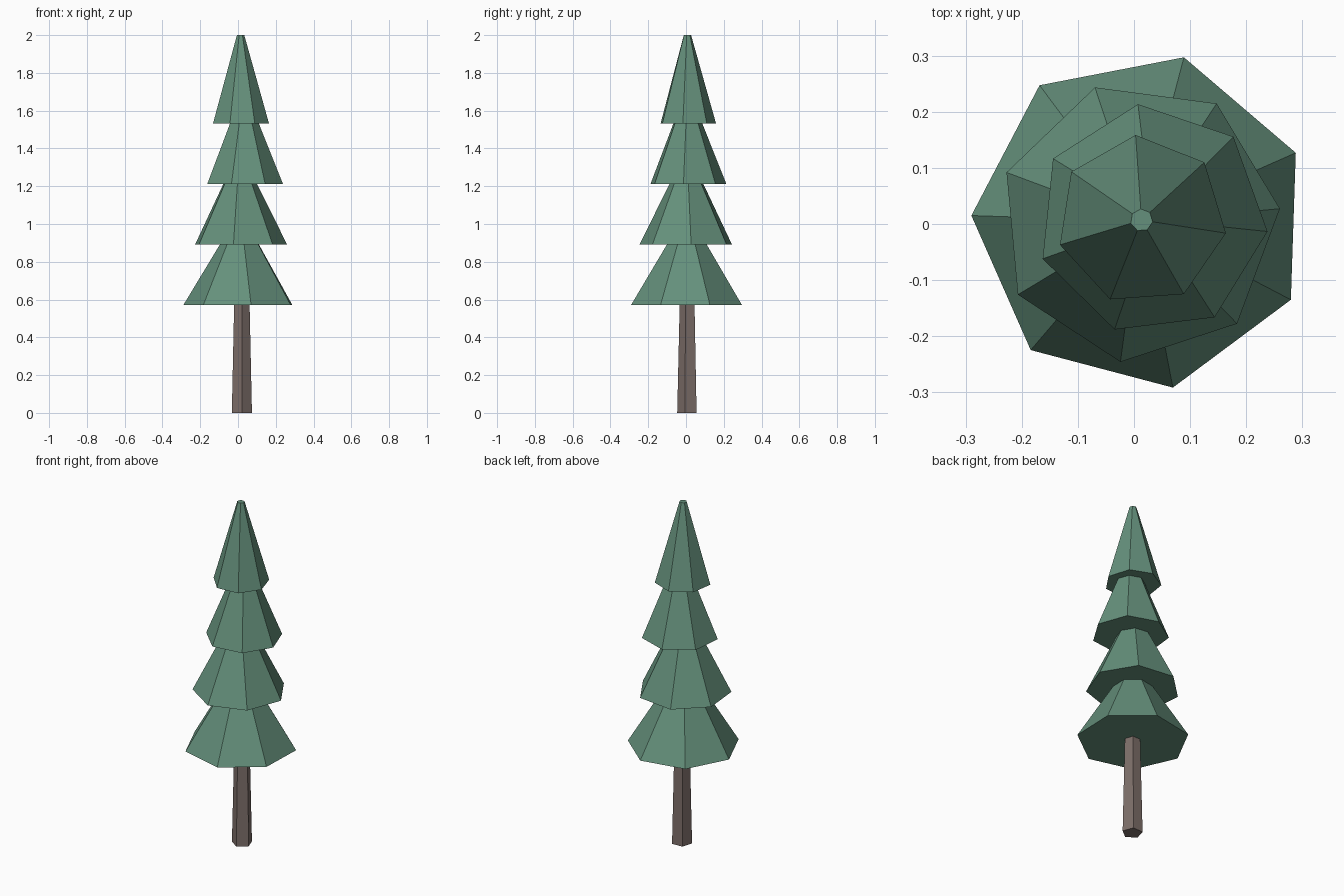
import bpy
from math import radians

if "Cube" in bpy.data.objects:
    bpy.data.objects.remove(bpy.data.objects["Cube"])


def material(name, color):
    m = bpy.data.materials.new(name)
    m.diffuse_color = (*color, 1)
    m.use_nodes = True
    m.node_tree.nodes["Principled BSDF"].inputs["Base Color"].default_value = m.diffuse_color
    return m


def frustum(name, sides, r_base, r_top, z, height, centre, phase, mat):
    """Flat-faced tapered prism; phase is the angle of one corner from +x."""
    bpy.ops.mesh.primitive_cone_add(
        vertices=sides, radius1=r_base, radius2=r_top, depth=height,
        location=(0, 0, 0))
    obj = bpy.context.object
    obj.name = name
    # turn the corner that starts nearest +x to the wanted angle
    v = max(obj.data.vertices, key=lambda p: p.co.xy.length)
    start = v.co.xy.angle_signed((1, 0))
    obj.rotation_euler.z = radians(phase) - start
    obj.location = (*centre, z + height / 2)
    obj.data.materials.append(mat)
    return obj


bark = material("bark", (0.21, 0.16, 0.145))
needles = material("needles", (0.13, 0.28, 0.20))

# Trunk: tapered five-sided post running up into the lowest tier
frustum("trunk", 5, 0.056, 0.0415, 0, 0.64, (0.02, 0.0095), 56, bark)

# Foliage: overlapping seven-sided tiers (radius, centre, corner angle)
tiers = [
    (0.302, (0.012, 0.005), 23.8),
    (0.252, (0.009, 0.004), 5.3),
    (0.207, (0.032, 0.008), 45.5),
    (0.152, (0.0135, 0.007), 42.6),
]
for i, (radius, centre, phase) in enumerate(tiers):
    frustum(f"foliage_tier_{i + 1}", 7, radius, 0.02, 0.57 + 0.321 * i,
            0.467, centre, phase, needles)
